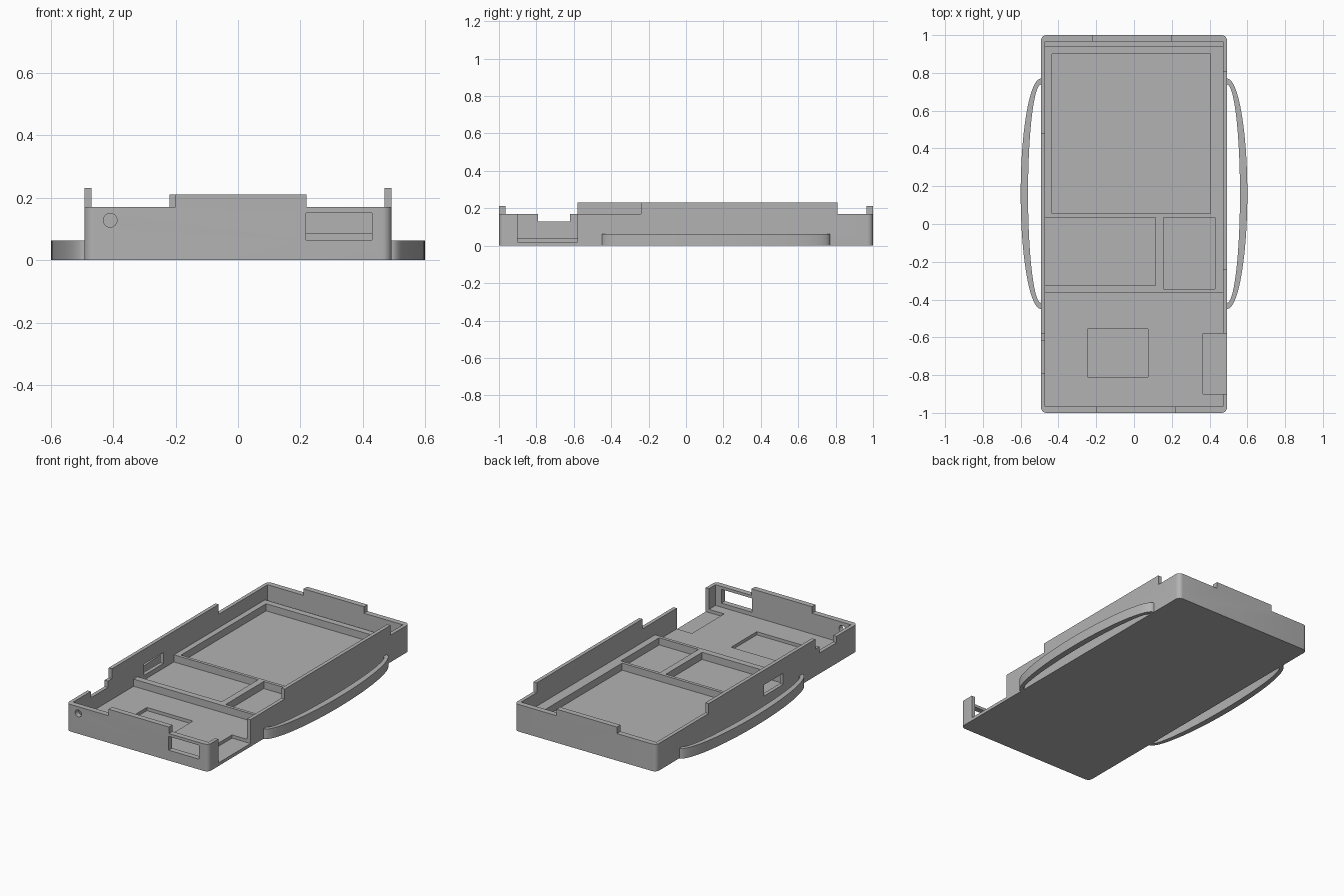
import bpy
import bmesh
from math import sin, cos, pi, radians

default = bpy.data.objects.get("Cube")
if default:
    bpy.data.objects.remove(default, do_unlink=True)

gray = bpy.data.materials.new("light_gray_plastic")
gray.use_nodes = True
gray.diffuse_color = (0.45, 0.45, 0.45, 1)
gray.node_tree.nodes["Principled BSDF"].inputs["Base Color"].default_value = (0.45, 0.45, 0.45, 1)

HALF_W, IN_W, IN_L = 0.493, 0.47, 0.965   # outer half width, inner half sizes
FLOOR, SUNK, FRAME, RIM, SIDE_TAB, END_TAB = 0.04, 0.02, 0.085, 0.17, 0.232, 0.211
FAR = 1.5                                  # safely outside the body


def prism(name, outline, height):
    """Extrude a closed xy outline upward from z = 0."""
    bm = bmesh.new()
    face = bm.faces.new([bm.verts.new((x, y, 0)) for x, y in outline])
    grown = bmesh.ops.extrude_face_region(bm, geom=[face])["geom"]
    top = [v for v in grown if isinstance(v, bmesh.types.BMVert)]
    bmesh.ops.translate(bm, verts=top, vec=(0, 0, height))
    bmesh.ops.recalc_face_normals(bm, faces=bm.faces)
    mesh = bpy.data.meshes.new(name)
    bm.to_mesh(mesh)
    bm.free()
    mesh.materials.append(gray)
    obj = bpy.data.objects.new(name, mesh)
    bpy.context.collection.objects.link(obj)
    return obj


def box(x0, x1, y0, y1, z0, z1=FAR):
    obj = prism("cutter", [(x0, y0), (x1, y0), (x1, y1), (x0, y1)], z1 - z0)
    obj.location.z = z0
    return obj


def subtract(body, cutter):
    bpy.context.view_layer.objects.active = body
    mod = body.modifiers.new("cut", "BOOLEAN")
    mod.operation, mod.solver, mod.object = "DIFFERENCE", "EXACT", cutter
    bpy.ops.object.modifier_apply(modifier=mod.name)
    bpy.data.objects.remove(cutter, do_unlink=True)


def smooth(obj):
    bpy.ops.object.select_all(action="DESELECT")
    obj.select_set(True)
    bpy.context.view_layer.objects.active = obj
    bpy.ops.object.shade_smooth_by_angle(angle=radians(30))


# Case body: rounded slab as tall as the side tabs
R, STEPS = 0.03, 6
outline = []
for quarter, (sx, sy) in enumerate([(1, 1), (-1, 1), (-1, -1), (1, -1)]):
    for i in range(STEPS + 1):
        a = (quarter + i / STEPS) * pi / 2
        outline.append((sx * (HALF_W - R) + R * cos(a), sy * (1 - R) + R * sin(a)))
case = prism("case_tray", outline, SIDE_TAB)

cuts = [
    # Interior above the frame, front compartment, rear gap
    (-IN_W, IN_W, -IN_L, IN_L, FRAME),
    (-IN_W, IN_W, -IN_L, -0.365, FLOOR),
    (-IN_W, IN_W, 0.94, IN_L, FLOOR),
    # Large pocket and the two small pockets
    (-0.435, 0.405, 0.055, 0.9, FLOOR),
    (-IN_W, 0.115, -0.325, 0.035, FLOOR),
    (0.155, 0.428, -0.345, 0.035, FLOOR),
    # Sunken rectangle in the front floor
    (-0.245, 0.075, -0.81, -0.555, SUNK),
    # Lower the rim around the four corners, leaving the tabs
    (0.22, FAR, -FAR, -0.24, RIM),
    (0.2, FAR, 0.81, FAR, RIM),
    (-FAR, -0.22, 0.48, FAR, RIM),
    (-FAR, -0.2, -FAR, -0.58, RIM),
    # Trim the front and back tabs
    (-0.3, 0.3, -FAR, FAR, END_TAB),
    # Side opening, opposite notch, front slot, side window
    (0.365, FAR, -0.9, -0.58, SUNK),
    (-FAR, -0.44, -0.79, -0.62, 0.13),
    (0.218, 0.43, -FAR, -0.93, 0.065, 0.152),
    (-FAR, -0.44, -0.26, -0.07, 0.07, 0.14),
]
for cut in cuts:
    subtract(case, box(*cut))

# Round hole through the front wall
bpy.ops.mesh.primitive_cylinder_add(vertices=24, radius=0.022, depth=0.2,
                                    location=(-0.41, -1, 0.128), rotation=(pi / 2, 0, 0))
subtract(case, bpy.context.object)
case.data.materials.clear()
case.data.materials.append(gray)
case.data.polygons.foreach_set("material_index", [0] * len(case.data.polygons))
smooth(case)


# Curved side loops
def arc(side, rx, ry, n=40):
    pts = [(-0.01, -ry)]
    pts += [(rx * cos(t), ry * sin(t)) for t in (-pi / 2 + pi * i / n for i in range(n + 1))]
    pts.append((-0.01, ry))
    return [(side * (HALF_W + x), 0.16 + y) for x, y in pts]


for side, label in ((1, "left"), (-1, "right")):
    loop = arc(side, 0.107, 0.61) + arc(side, 0.068, 0.578)[::-1]
    smooth(prism(label + "_strap_loop", loop, 0.063))
